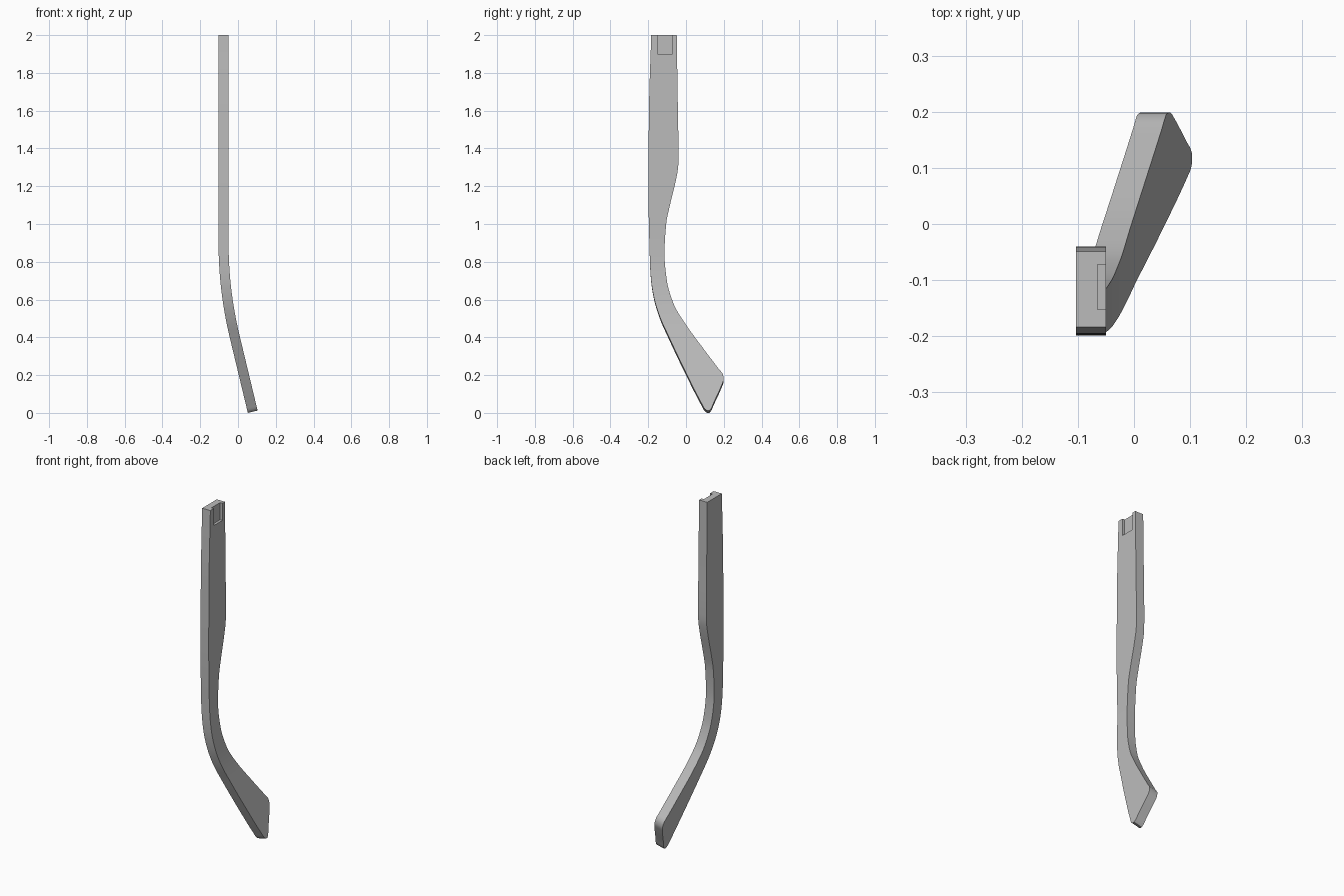
import bpy, bmesh, math

cube = bpy.data.objects.get("Cube")
if cube:
    bpy.data.objects.remove(cube, do_unlink=True)

OUTER_X, THICK = -0.103, 0.053
BEND_TOP, BEND_END, ANGLE = 0.9, 0.4, math.radians(13.5)
RADIUS = (BEND_TOP - BEND_END) / math.sin(ANGLE)

# Edge profiles as (height, y)
FRONT = [(0, .112), (.008, .1), (.035, .084), (.2, .0), (.4, -.095), (.5, -.139),
         (.6, -.169), (.7, -.185), (.8, -.191), (1.2, -.199), (1.6, -.196), (2, -.184)]
BACK = [(0, .124), (.012, .134), (.04, .146), (.13, .187), (.165, .199), (.19, .196),
        (.222, .172), (.32, .098), (.455, .0), (.57, -.066), (.7, -.102), (.84, -.114),
        (1, -.105), (1.1, -.085), (1.235, -.053), (1.31, -.041), (1.4, -.04),
        (1.6, -.043), (2, -.049)]


def smooth_curve(points, z):
    """Monotone cubic through the points, evaluated at height z."""
    slopes = [(b[1] - a[1]) / (b[0] - a[0]) for a, b in zip(points, points[1:])]
    tangents = [slopes[0]]
    for s, t in zip(slopes, slopes[1:]):
        tangents.append(2 * s * t / (s + t) if s * t > 0 else 0)
    tangents.append(slopes[-1])
    for i, (a, b) in enumerate(zip(points, points[1:])):
        if z <= b[0] + 1e-9:
            h = b[0] - a[0]
            u = (z - a[0]) / h
            return ((2*u**3 - 3*u**2 + 1) * a[1] + (u**3 - 2*u**2 + u) * h * tangents[i]
                    + (3*u**2 - 2*u**3) * b[1] + (u**3 - u**2) * h * tangents[i + 1])


def bend(z):
    """Outer x and tilt at height z: straight, then arc, then straight."""
    if z >= BEND_TOP:
        return OUTER_X, 0
    if z > BEND_END:
        tilt = math.asin((BEND_TOP - z) / RADIUS)
        return OUTER_X + RADIUS * (1 - math.cos(tilt)), tilt
    return (OUTER_X + RADIUS * (1 - math.cos(ANGLE))
            + (BEND_END - z) * math.tan(ANGLE), ANGLE)


# Plastic material
grey = bpy.data.materials.new("grey_plastic")
grey.use_nodes = True
grey.diffuse_color = (0.5, 0.5, 0.5, 1)
grey.node_tree.nodes["Principled BSDF"].inputs["Base Color"].default_value = (0.5, 0.5, 0.5, 1)

# Curved arm, lofted from rectangular sections with closer rows near the tip
heights = [2 * (i / 90) ** 1.6 for i in range(91)]
bm = bmesh.new()
rings = []
for z in heights:
    x, tilt = bend(z)
    f, b = smooth_curve(FRONT, z), smooth_curve(BACK, z)
    ix, iz = x + THICK * math.cos(tilt), z + THICK * math.sin(tilt)
    rings.append([bm.verts.new(p) for p in ((x, f, z), (ix, f, iz), (ix, b, iz), (x, b, z))])
for lo, hi in zip(rings, rings[1:]):
    for i in range(4):
        j = (i + 1) % 4
        bm.faces.new((lo[i], lo[j], hi[j], hi[i]))
bm.faces.new(rings[0][::-1])
bm.faces.new(rings[-1])
bmesh.ops.recalc_face_normals(bm, faces=bm.faces)
mesh = bpy.data.meshes.new("temple_arm")
bm.to_mesh(mesh)
bm.free()
arm = bpy.data.objects.new("temple_arm", mesh)
bpy.context.collection.objects.link(arm)
mesh.materials.append(grey)

# Hinge recess, open at the top and on the inner side
bpy.ops.mesh.primitive_cube_add(size=1, location=(-0.04, -0.112, 2.0))
cutter = bpy.context.object
cutter.name = "hinge_recess_cutter"
cutter.scale = (0.05, 0.08, 0.2)
cutter.hide_render = True
cutter.data.materials.append(grey)
cut = arm.modifiers.new("hinge_recess", 'BOOLEAN')
cut.object = cutter
cut.operation = 'DIFFERENCE'
cut.solver = 'EXACT'

bpy.ops.object.select_all(action='DESELECT')
arm.select_set(True)
bpy.context.view_layer.objects.active = arm
bpy.ops.object.modifier_apply(modifier=cut.name)
bpy.data.objects.remove(cutter, do_unlink=True)
bpy.ops.object.shade_smooth_by_angle(angle=math.radians(35))
